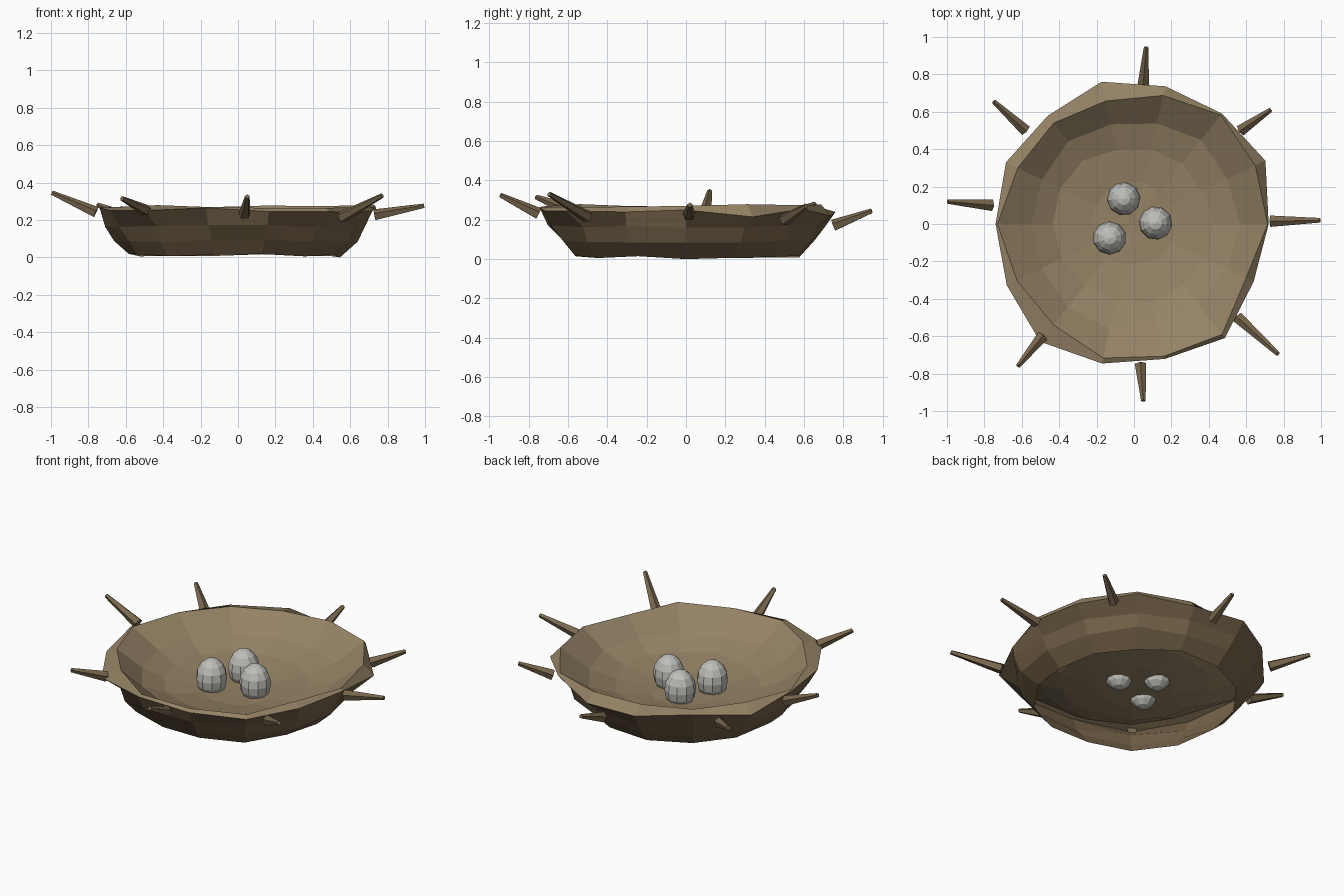
import bpy, bmesh, math, random
from mathutils import Vector

if "Cube" in bpy.data.objects:
    bpy.data.objects.remove(bpy.data.objects["Cube"])

random.seed(4)
N = 14


def material(name, rgb):
    m = bpy.data.materials.new(name)
    m.diffuse_color = (*rgb, 1)
    m.use_nodes = True
    m.node_tree.nodes["Principled BSDF"].inputs["Base Color"].default_value = m.diffuse_color
    return m


BROWN = material("straw_brown", (0.30, 0.225, 0.13))
DARK = material("wall_brown", (0.18, 0.125, 0.068))
TWIG = material("twig_brown", (0.19, 0.135, 0.075))
SHELL = material("egg_grey", (0.52, 0.52, 0.49))


def finish(bm, name, *mats):
    mesh = bpy.data.meshes.new(name)
    bm.to_mesh(mesh)
    bm.free()
    for m in mats:
        mesh.materials.append(m)
    ob = bpy.data.objects.new(name, mesh)
    bpy.context.collection.objects.link(ob)
    return ob


# Nest: faceted wall with an open underside, an uneven rim and lip, and a shallow dish
rim_r = [.72, .78, .755, .755, .78, .74, .76, .74, .755, .805, .765, .74, .78, .71]
rim_z = [.25, .215, .255, .22, .24, .255, .22, .265, .25, .25, .265, .245, .245, .24]
lip_r = [.715, .72, .745, .705, .675, .69, .69, .73, .695, .69, .735, .725, .755, .665]
# radius, height, radial jitter, height jitter, lean towards -x
profile = [(.575, .012, .018, .008, .02), (.65, .09, .018, .008, .01),
           (.70, .165, .02, .008, .02),
           rim_r, lip_r,
           (.56, .163, .015, .008, 0), (.42, .108, .018, .005, 0),
           (.22, .078, .012, .003, 0)]
bm = bmesh.new()
rings = []
for p in profile:
    ring = []
    for i in range(N):
        a = math.tau * i / N
        if p is rim_r:
            r, z = rim_r[i], rim_z[i]
        elif p is lip_r:
            r, z = lip_r[i], .272 + random.uniform(-.008, .008)
        else:
            r = p[0] + random.uniform(-p[2], p[2]) - p[4] * math.cos(a)
            z = p[1] + random.uniform(-p[3], p[3])
        ring.append(bm.verts.new((r * math.cos(a), r * math.sin(a), z)))
    rings.append(ring)
rings[0][0].co.z = 0
for k, (lo, hi) in enumerate(zip(rings, rings[1:])):
    for i in range(N):
        j = (i + 1) % N
        f = bm.faces.new((lo[i], lo[j], hi[j], hi[i]))
        f.material_index = 1 if k < 3 else 0
centre = bm.verts.new((0, 0, .07))
for i in range(N):
    bm.faces.new((rings[-1][i], rings[-1][(i + 1) % N], centre))
finish(bm, "nest_bowl", BROWN, DARK)

# Twigs: tapered sticks poking out around the rim
twigs = [((.73, .015, .225), (.995, .02, .275)), ((.57, .50, .20), (.73, .61, .27)),
         ((.05, .75, .17), (.065, .945, .245)), ((-.58, .50, .21), (-.75, .655, .28)),
         ((-.76, .10, .24), (-.995, .12, .345)), ((-.49, -.60, .25), (-.62, -.76, .315)),
         ((.035, -.75, .23), (.05, -.945, .325)), ((.555, -.50, .215), (.77, -.695, .33))]
for k, (a, b) in enumerate(twigs):
    a, b = Vector(a), Vector(b)
    d = b - a
    bm = bmesh.new()
    bmesh.ops.create_cone(bm, cap_ends=True, segments=5, radius1=.032,
                          radius2=.013, depth=d.length)
    ob = finish(bm, f"twig_{k + 1}", TWIG)
    ob.location = (a + b) / 2
    ob.rotation_euler = d.to_track_quat('Z', 'Y').to_euler()

# Eggs: standing in the dish, their tips passing through it
for k, (x, y) in enumerate([(-.13, -.075), (-.055, .135), (.115, .005)]):
    bm = bmesh.new()
    bmesh.ops.create_uvsphere(bm, u_segments=10, v_segments=8, radius=1)
    for v in bm.verts:
        v.co.x *= .09
        v.co.y *= .09
        v.co.z *= .117
    ob = finish(bm, f"egg_{k + 1}", SHELL)
    ob.location = (x, y, .14)
    ob.rotation_euler.z = k * .4
